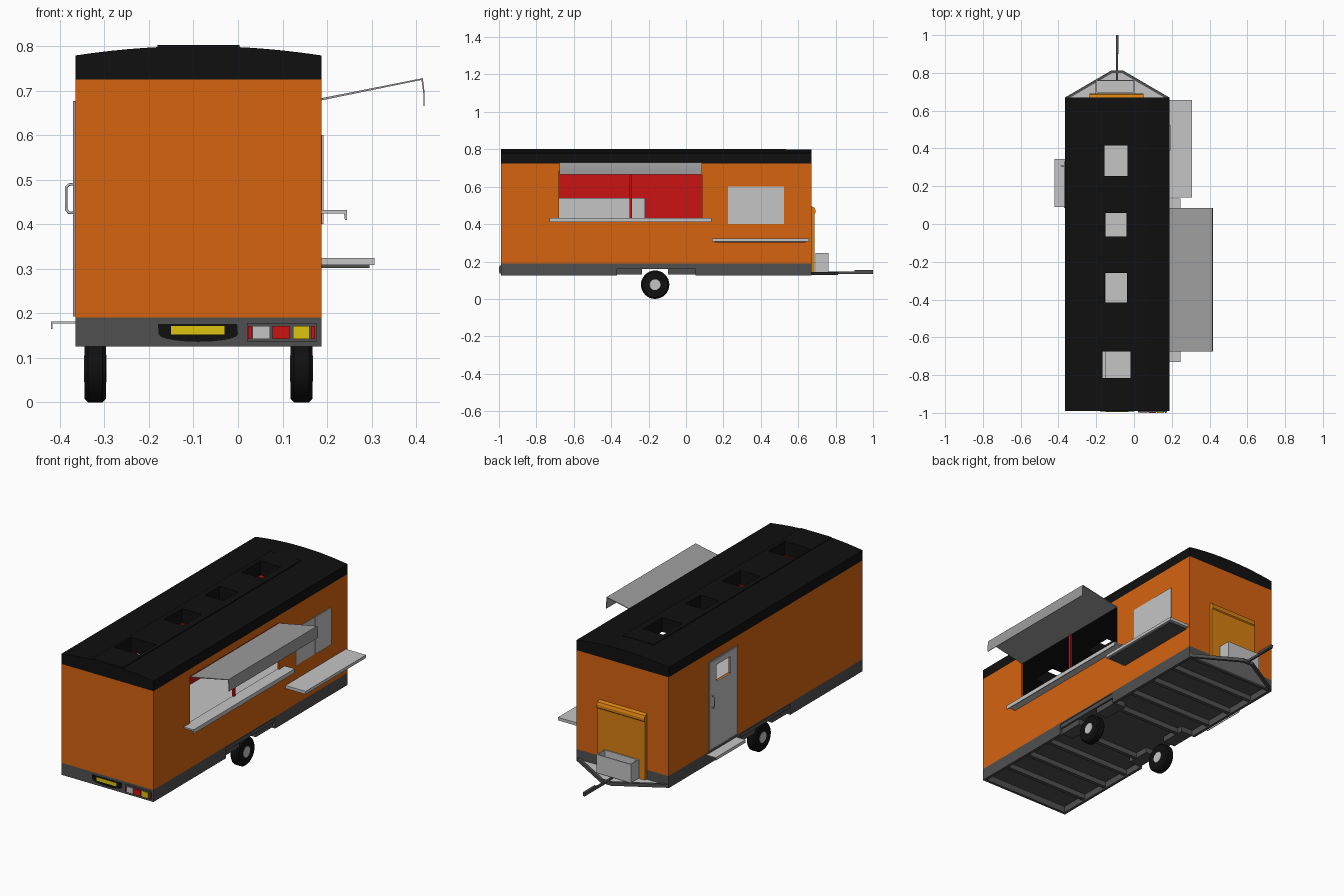
import bpy, bmesh, math
from mathutils import Vector

if "Cube" in bpy.data.objects:
    bpy.data.objects.remove(bpy.data.objects["Cube"])

def mat(name, r, g, b):
    m = bpy.data.materials.new(name)
    m.diffuse_color = (r, g, b, 1)
    m.use_nodes = True
    m.node_tree.nodes["Principled BSDF"].inputs["Base Color"].default_value = m.diffuse_color
    return m

ORANGE = mat("orange paint", 0.67, 0.125, 0.005)
BLACK = mat("black", 0.005, 0.005, 0.005)
DARK = mat("dark grey steel", 0.08, 0.08, 0.08)
LIGHT = mat("light grey", 0.56, 0.56, 0.56)
MID = mat("mid grey", 0.34, 0.34, 0.34)
RED = mat("red", 0.59, 0.006, 0.006)
YELLOW = mat("yellow", 0.72, 0.56, 0.004)
AMBER = mat("amber cover", 0.70, 0.22, 0.006)

X0, X1, Y0, Y1, CX = -0.365, 0.187, -0.99, 0.67, -0.089

def finish(name, bm, m):
    bmesh.ops.recalc_face_normals(bm, faces=bm.faces)
    me = bpy.data.meshes.new(name)
    bm.to_mesh(me)
    bm.free()
    ob = bpy.data.objects.new(name, me)
    bpy.context.collection.objects.link(ob)
    if m:
        me.materials.append(m)
    return ob

def prism(name, pts, axis, a, b, m):
    """Extrude a 2D profile along an axis; the profile uses the other two axes in order."""
    bm = bmesh.new()
    def at(p, t):
        c = list(p)
        c.insert(axis, t)
        return bm.verts.new(c)
    lo, hi = [at(p, a) for p in pts], [at(p, b) for p in pts]
    bm.faces.new(lo)
    bm.faces.new(hi)
    n = len(pts)
    for i in range(n):
        j = (i + 1) % n
        bm.faces.new((lo[i], lo[j], hi[j], hi[i]))
    return finish(name, bm, m)

def box(name, x0, x1, y0, y1, z0, z1, m):
    return prism(name, [(x0, y0), (x1, y0), (x1, y1), (x0, y1)], 2, z0, z1, m)

def cut(ob, *boxes):
    for b in boxes:
        c = box("cutter", *b, None)
        c.hide_render = True
        mod = ob.modifiers.new("cut", 'BOOLEAN')
        mod.operation, mod.solver, mod.object = 'DIFFERENCE', 'EXACT', c
        bpy.context.view_layer.update()
        dg = bpy.context.evaluated_depsgraph_get()
        me = bpy.data.meshes.new_from_object(ob.evaluated_get(dg))
        ob.modifiers.clear()
        ob.data = me
        bpy.data.objects.remove(c)

# Body shell with serving hatch and door window; red lining, grey floor
T = 0.01
body = box("body_shell", X0, X1, Y0, Y1, 0.19, 0.725, ORANGE)
cut(body, (X0 + T, X1 - T, Y0 + T, Y1 - T, 0.2, 0.8),
    (X1 - 0.05, X1 + 0.05, -0.678, 0.085, 0.432, 0.685),
    (X0 - 0.05, X0 + 0.05, 0.145, 0.265, 0.55, 0.64))
body.data.materials.clear()
for m in (ORANGE, RED, LIGHT):
    body.data.materials.append(m)
for p in body.data.polygons:
    c, n = p.center, p.normal
    inside = X0 + T - .001 < c.x < X1 - T + .001 and Y0 + T - .001 < c.y < Y1 - T + .001
    p.material_index = 0
    if inside and c.z > 0.195:
        p.material_index = 2 if n.z > 0.9 and c.z < 0.21 else 1

# Arched roof, raised centre strip, four open skylights
N = 14
arch = []
for i in range(N + 1):
    t = 2 * i / N - 1
    arch.append((CX + t * (X1 - X0) / 2, 0.779 + 0.021 * (1 - t * t)))
roof = prism("roof", [(X1, 0.725)] + arch[::-1] + [(X0, 0.725)], 1, Y0, Y1, BLACK)
strip = box("roof_strip", -0.181, 0.003, Y0 + 0.002, 0.535, 0.785, 0.802, BLACK)
lights = [(-0.095, 0.335, 0.12, 0.16), (-0.095, -0.005, 0.112, 0.125),
          (-0.095, -0.338, 0.118, 0.156), (-0.093, -0.746, 0.15, 0.14)]
holes = [(x - w / 2, x + w / 2, y - d / 2, y + d / 2, 0.7, 0.9) for x, y, w, d in lights]
cut(roof, *holes)
cut(strip, *holes)

# Serving hatch: awning with drop lip, post, counter, inner worktop
awning = [(X1, 0.678), (0.412, 0.724), (0.416, 0.695), (0.4165, 0.665), (0.419, 0.665),
          (0.419, 0.697), (0.415, 0.728), (X1, 0.683)]
prism("awning", awning, 1, -0.675, 0.085, MID)
box("hatch_post", 0.175, 0.187, -0.302, -0.288, 0.432, 0.685, RED)
prism("serving_counter", [(X1 - 0.01, 0.424), (0.238, 0.424), (0.24, 0.41), (0.245, 0.41),
      (0.245, 0.432), (X1 - 0.01, 0.432)], 1, -0.73, 0.135, LIGHT)
box("inner_worktop", X0 + T, -0.15, -0.9, -0.22, 0.2, 0.54, LIGHT)

# Sliding window and side shelf
box("window_pane_front", X1 - 0.002, X1 + 0.002, 0.225, 0.395, 0.4, 0.6, LIGHT)
box("window_pane_back", X1 - 0.002, X1 + 0.005, 0.39, 0.525, 0.4, 0.6, LIGHT)
box("side_shelf", X1, 0.307, 0.14, 0.657, 0.308, 0.324, LIGHT)
box("side_shelf_support", X1, 0.295, 0.155, 0.64, 0.302, 0.308, DARK)

# Door with open window, frame, handle and step
DY0, DY1 = 0.085, 0.33
frame = box("door_frame", X0 - 0.005, X0, DY0, DY1, 0.193, 0.677, MID)
cut(frame, (X0 - 0.1, X0 + 0.1, DY0 + 0.012, DY1 - 0.012, 0.2, 0.667))
door = box("door", X0 - 0.004, X0, DY0 + 0.012, DY1 - 0.012, 0.2, 0.667, LIGHT)
cut(door, (X0 - 0.1, X0 + 0.1, 0.145, 0.265, 0.55, 0.64))
cu = bpy.data.curves.new("door_handle", 'CURVE')
cu.dimensions, cu.bevel_depth, cu.bevel_resolution = '3D', 0.003, 2
path = [(-0.366, 0.425), (-0.38, 0.426), (-0.386, 0.433), (-0.386, 0.483), (-0.38, 0.489), (-0.366, 0.49)]
sp = cu.splines.new('POLY')
sp.points.add(len(path) - 1)
for q, (x, z) in zip(sp.points, path):
    q.co = (x, 0.308, z, 1)
cu.materials.append(LIGHT)
bpy.context.collection.objects.link(bpy.data.objects.new("door_handle", cu))
prism("door_step", [(X0, 0.181), (-0.42, 0.181), (-0.42, 0.165), (-0.417, 0.165),
      (-0.417, 0.177), (X0, 0.177)], 1, 0.09, 0.345, LIGHT)

# Chassis: floor, skirts with wheel gaps, cross beams
box("chassis_floor", X0 + 0.004, X1 - 0.004, Y0 + 0.004, Y1 - 0.004, 0.16, 0.19, DARK)
for s, yy in (("front", Y0), ("back", Y1 - 0.015)):
    box(s + "_skirt", X0, X1, yy, yy + 0.015, 0.125, 0.19, DARK)
for i in range(9):
    y = -0.82 + i * 0.166
    if abs(y + 0.165) > 0.05:
        box(f"cross_beam_{i}", X0 + 0.015, X1 - 0.015, y - 0.01, y + 0.01, 0.132, 0.16, DARK)

def wheel(name, x0, x1, r, m):
    bm = bmesh.new()
    k, b = 32, min(0.008, (x1 - x0) / 4)
    rings = []
    for x, rr in ((x0, r - b), (x0 + b, r), (x1 - b, r), (x1, r - b)):
        rings.append([bm.verts.new((x, -0.165 + rr * math.cos(a), 0.076 + rr * math.sin(a)))
                      for a in [2 * math.pi * i / k for i in range(k)]])
    for p, q in zip(rings, rings[1:]):
        for i in range(k):
            bm.faces.new((p[i], p[(i + 1) % k], q[(i + 1) % k], q[i]))
    bm.faces.new(rings[0])
    bm.faces.new(rings[-1])
    ob = finish(name, bm, m)
    bpy.context.view_layer.objects.active = ob
    ob.select_set(True)
    bpy.ops.object.shade_smooth_by_angle()
    ob.select_set(False)

# Both sides: skirts, wheel brackets, wheels
for side, s in (("left", -1), ("right", 1)):
    def sbox(name, a, b, *rest):
        xa, xb = sorted((CX + s * a, CX + s * b))
        box(f"{side}_{name}", xa, xb, *rest)
    sbox("skirt_front", 0.261, 0.276, Y0 + 0.015, -0.37, 0.125, 0.19, DARK)
    sbox("skirt_back", 0.261, 0.276, 0.05, Y1 - 0.015, 0.125, 0.19, DARK)
    sbox("skirt_top", 0.261, 0.276, -0.37, 0.05, 0.183, 0.19, DARK)
    sbox("wheel_bracket_front", 0.19, 0.262, -0.37, -0.235, 0.13, 0.185, DARK)
    sbox("wheel_bracket_back", 0.19, 0.262, -0.095, 0.05, 0.13, 0.185, DARK)
    a, b = sorted((CX + s * 0.207, CX + s * 0.256))
    wheel(side + "_tyre", a, b, 0.076, BLACK)
    wheel(side + "_rim", a - 0.001, b + 0.001, 0.037, LIGHT)

# Number plate recess and light cluster on the front end
recess = [(-0.18, 0.176)] + [(CX - 0.089 * math.cos(math.pi * i / 10),
          0.153 - 0.017 * math.sin(math.pi * i / 10)) for i in range(11)] + [(-0.002, 0.176)]
prism("plate_recess", recess, 1, Y0 - 0.003, Y0, BLACK)
box("number_plate", -0.15, -0.03, Y0 - 0.005, Y0 - 0.002, 0.152, 0.171, YELLOW)
box("lamp_housing", 0.02, 0.176, Y0 - 0.006, Y0, 0.137, 0.178, DARK)
for nm, x, w, m in (("edge_lamp_left", 0.023, 0.007, RED), ("white_lamp", 0.033, 0.039, LIGHT),
                    ("red_lamp", 0.078, 0.038, RED), ("yellow_lamp", 0.123, 0.037, YELLOW),
                    ("edge_lamp_right", 0.164, 0.009, RED)):
    box(nm, x, x + w, -1.0, Y0 - 0.005, 0.142, 0.171, m)

# Back end: amber cover, open storage box, tow frame and coupling
prism("back_cover", [(Y1, 0.14), (0.687, 0.14), (0.687, 0.455), (0.692, 0.46), (0.692, 0.475),
      (0.686, 0.488), (Y1, 0.495)], 0, -0.235, 0.05, AMBER)
bin_ = box("storage_box", -0.203, 0.003, 0.692, 0.762, 0.145, 0.245, LIGHT)
cut(bin_, (-0.197, -0.003, 0.698, 0.756, 0.151, 0.3))
prism("tow_plate", [(X0 + 0.01, Y1), (X1 - 0.01, Y1), (-0.06, 0.805), (-0.118, 0.805)], 2, 0.133, 0.138, LIGHT)
for side, s in (("left", -1), ("right", 1)):
    arm = [(CX + s * a, y) for a, y in ((0.276, Y1), (0.032, 0.812), (0.026, 0.799), (0.248, Y1))]
    prism(side + "_tow_arm", arm, 2, 0.127, 0.145, DARK)
box("tow_nose", -0.121, -0.057, 0.799, 0.812, 0.127, 0.145, DARK)
box("tow_bar", CX - 0.005, CX + 0.005, 0.76, 1.0, 0.134, 0.146, DARK)
box("coupling", CX - 0.007, CX + 0.007, 0.9, 1.0, 0.14, 0.154, DARK)
